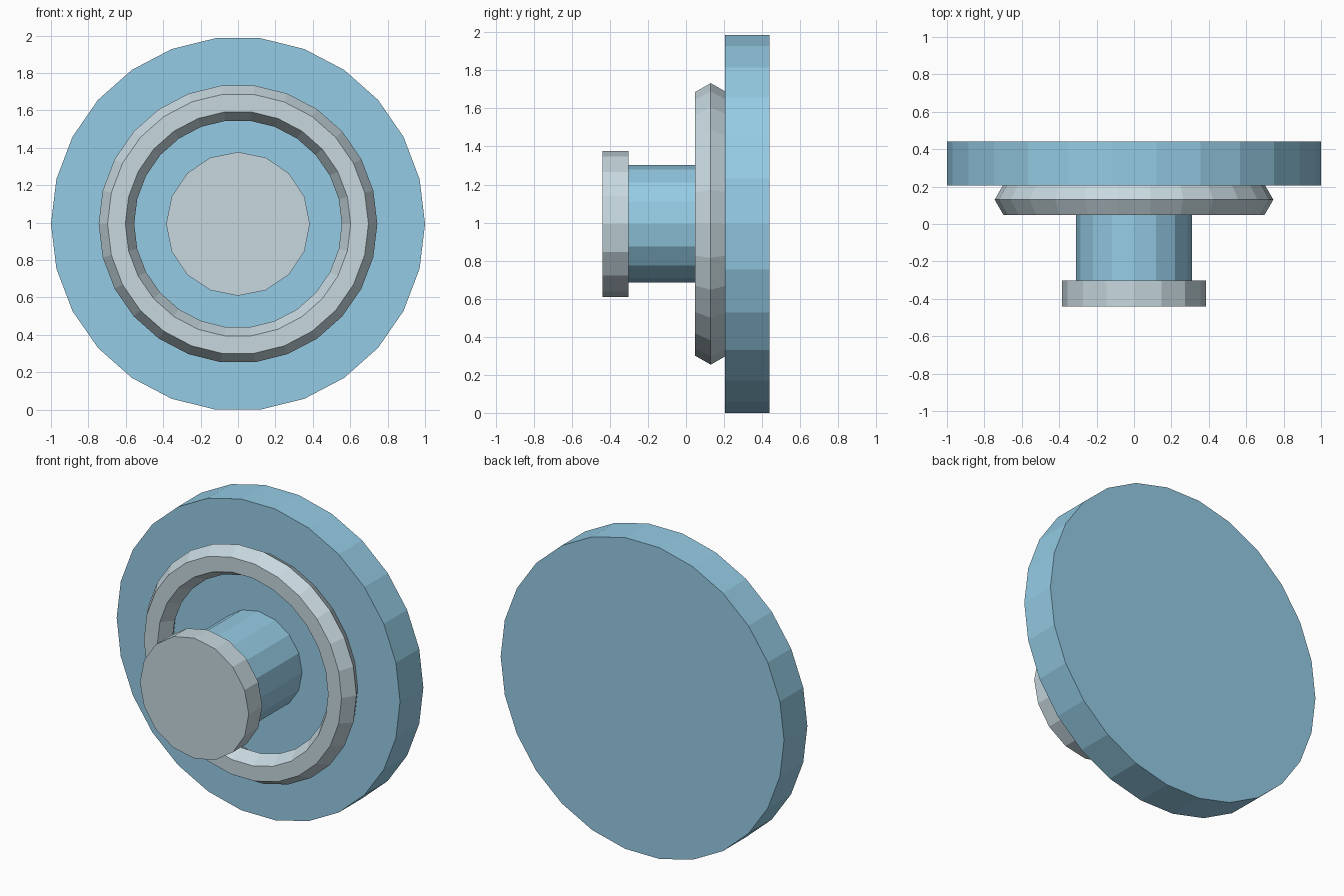
import bpy, bmesh
from math import cos, sin, tau

if "Cube" in bpy.data.objects:
    bpy.data.objects.remove(bpy.data.objects["Cube"])

CZ = 0.993  # height of the shared axis, which runs along y


def material(name, colour):
    m = bpy.data.materials.new(name)
    m.diffuse_color = (*colour, 1)
    m.use_nodes = True
    m.node_tree.nodes["Principled BSDF"].inputs["Base Color"].default_value = m.diffuse_color
    return m


def lathe(name, profile, sides, mat, ring=False):
    """Turn (radius, y) points around the axis; ring closes the profile, otherwise cap both ends."""
    bm = bmesh.new()
    loops = [[bm.verts.new((r * cos(tau * i / sides), y, CZ + r * sin(tau * i / sides)))
              for i in range(sides)] for r, y in profile]
    pairs = list(zip(loops, loops[1:]))
    if ring:
        pairs.append((loops[-1], loops[0]))
    else:
        bm.faces.new(loops[0])
        bm.faces.new(loops[-1])
    for a, b in pairs:
        for i in range(sides):
            j = (i + 1) % sides
            bm.faces.new((a[i], a[j], b[j], b[i]))
    bmesh.ops.recalc_face_normals(bm, faces=bm.faces)
    mesh = bpy.data.meshes.new(name)
    bm.to_mesh(mesh)
    bm.free()
    mesh.materials.append(mat)
    obj = bpy.data.objects.new(name, mesh)
    bpy.context.collection.objects.link(obj)


blue = material("blue", (0.30, 0.60, 0.78))
pale = material("pale", (0.57, 0.69, 0.74))

# large base disc
lathe("base_disc", [(1.0, 0.205), (1.0, 0.44)], 26, blue)

# raised ring with a hexagonal section
section = [(0.65 + 0.095 * cos(tau * k / 6), 0.13 + 0.095 * sin(tau * k / 6)) for k in range(6)]
lathe("raised_ring", section, 26, pale, ring=True)

# narrow stem and its wider end cap
lathe("stem", [(0.309, -0.305), (0.309, 0.205)], 16, blue)
lathe("end_cap", [(0.384, -0.44), (0.384, -0.303)], 16, pale)
